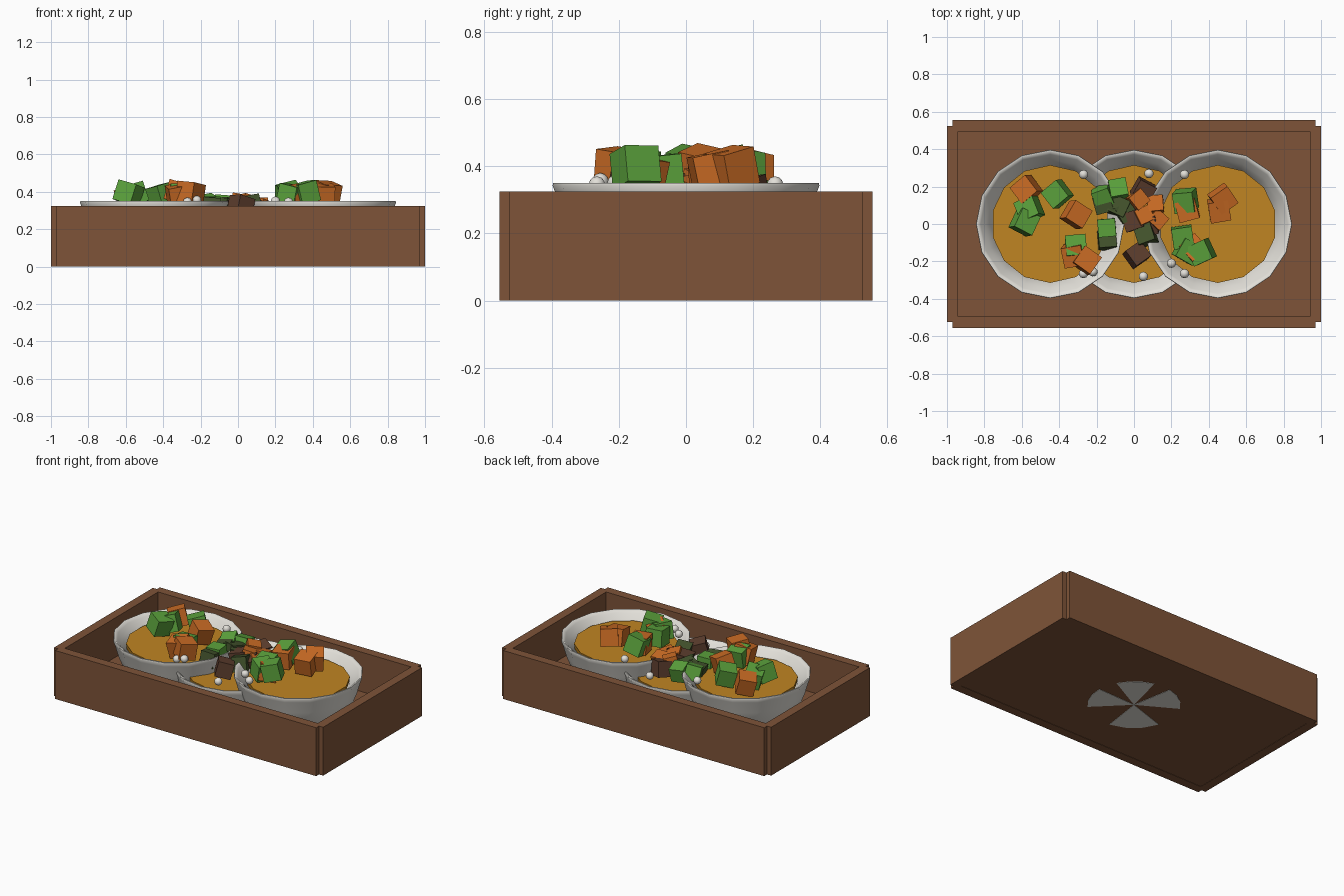
import bpy, bmesh, math, random
from mathutils import Matrix, Euler

if "Cube" in bpy.data.objects:
    bpy.data.objects.remove(bpy.data.objects["Cube"])

random.seed(4)


def material(name, rgb):
    m = bpy.data.materials.new(name)
    m.diffuse_color = (*rgb, 1)
    m.use_nodes = True
    m.node_tree.nodes["Principled BSDF"].inputs["Base Color"].default_value = m.diffuse_color
    return m


WOOD = material("wood", (0.21, 0.088, 0.04))
CERAMIC = material("white ceramic", (0.76, 0.74, 0.69))
BROTH = material("golden broth", (0.53, 0.235, 0.016))
GREEN = material("green", (0.105, 0.36, 0.045))
ORANGE = material("orange", (0.60, 0.15, 0.018))
DARK = material("dark green", (0.055, 0.085, 0.025))
BROWN = material("dark brown", (0.11, 0.048, 0.027))


def finish(bm, name, mat, smooth=False):
    bmesh.ops.recalc_face_normals(bm, faces=bm.faces)
    me = bpy.data.meshes.new(name)
    bm.to_mesh(me)
    bm.free()
    me.materials.append(mat)
    for p in me.polygons:
        p.use_smooth = smooth
    ob = bpy.data.objects.new(name, me)
    bpy.context.collection.objects.link(ob)
    if smooth:
        bpy.ops.object.select_all(action='DESELECT')
        ob.select_set(True)
        bpy.context.view_layer.objects.active = ob
        bpy.ops.object.shade_smooth_by_angle(angle=math.radians(50))
    return ob


def block(name, mat, x0, x1, y0, y1, z0, z1):
    bm = bmesh.new()
    m = Matrix.Translation(((x0 + x1) / 2, (y0 + y1) / 2, (z0 + z1) / 2)) \
        @ Matrix.Diagonal((x1 - x0, y1 - y0, z1 - z0, 1))
    bmesh.ops.create_cube(bm, size=1, matrix=m)
    return finish(bm, name, mat)


def lathe(name, mat, profile, sides, loc, phase=0.0, smooth=False):
    """Revolve (radius, height) points; both ends are closed."""
    bm = bmesh.new()
    rings = []
    for r, z in profile:
        rings.append([bm.verts.new((loc[0] + r * math.cos(phase + 2 * math.pi * i / sides),
                                    loc[1] + r * math.sin(phase + 2 * math.pi * i / sides),
                                    loc[2] + z)) for i in range(sides)])
    for a, b in zip(rings, rings[1:]):
        for i in range(sides):
            j = (i + 1) % sides
            bm.faces.new((a[i], a[j], b[j], b[i]))
    bm.faces.new(rings[0])
    bm.faces.new(rings[-1])
    return finish(bm, name, mat, smooth)


# Tray: floor and four walls, with notched corners
H = 0.325
block("tray_floor", WOOD, -0.95, 0.95, -0.505, 0.505, 0.002, 0.06)
for s, side in ((-1, "front"), (1, "back")):
    y0, y1 = sorted((s * 0.495, s * 0.555))
    block(side + "_wall", WOOD, -0.97, 0.97, y0, y1, 0, H)
for s, side in ((-1, "left"), (1, "right")):
    x0, x1 = sorted((s * 0.94, s * 1.0))
    block(side + "_wall", WOOD, x0, x1, -0.525, 0.525, 0, H)

# Bowls, with broth inside; the middle one sits lower
BOWL = [(0.275, 0.01), (0.33, 0.08), (0.365, 0.17), (0.388, 0.25), (0.397, 0.272),
        (0.395, 0.28), (0.386, 0.28), (0.372, 0.265), (0.345, 0.235), (0.315, 0.19),
        (0.27, 0.06)]
BOWLS = {"left": (-0.448, 0.07), "middle": (0, 0), "right": (0.448, 0.07)}
for side, (x, z) in BOWLS.items():
    lathe(side + "_bowl", CERAMIC, BOWL, 16, (x, 0, z), smooth=True)
    lathe(side + "_broth", BROTH, [(0.31, 0.2), (0.315, 0.238)], 14,
          (x, 0, z), phase=math.pi / 14)

# Bowl foot showing through the tray bottom in four wedges
bm = bmesh.new()
for a0, a1 in ((-45, 2), (28, 76), (100, 150), (198, 262)):
    arc = [math.radians(a0 + (a1 - a0) * k / 3) for k in range(4)]
    pts = [(0, 0)] + [(0.28 * math.cos(a), 0.28 * math.sin(a)) for a in arc]
    low = bm.faces.new([bm.verts.new((px, py, 0)) for px, py in pts])
    ext = bmesh.ops.extrude_face_region(bm, geom=[low], use_keep_orig=True)
    for v in ext["geom"]:
        if isinstance(v, bmesh.types.BMVert):
            v.co.z = 0.004
finish(bm, "bowl_foot", CERAMIC)


# Diced vegetables: (x, y, turn in degrees)
def dice(name, mat, z, size, spots):
    bm = bmesh.new()
    for x, y, turn in spots:
        tilt = Euler((random.uniform(-0.3, 0.3), random.uniform(-0.3, 0.3),
                      math.radians(turn)))
        m = Matrix.Translation((x, y, z + random.uniform(-0.012, 0.012))) \
            @ tilt.to_matrix().to_4x4()
        bmesh.ops.create_cube(bm, size=size, matrix=m)
    finish(bm, name, mat)


dice("left_green_dice", GREEN, 0.385, 0.11,
     [(-0.41, 0.16, 40), (-0.56, 0.08, 25), (-0.585, 0.01, 65), (-0.31, -0.12, 5)])
dice("left_orange_dice", ORANGE, 0.385, 0.11,
     [(-0.575, 0.185, 40), (-0.31, 0.05, 60), (-0.32, -0.165, 10), (-0.255, -0.195, 55)])
dice("right_green_dice", GREEN, 0.385, 0.11,
     [(0.275, 0.125, 5), (0.26, -0.07, 8), (0.36, -0.15, 25), (0.285, -0.145, 60)])
dice("right_orange_dice", ORANGE, 0.385, 0.11,
     [(0.475, 0.135, 35), (0.455, 0.075, 10), (0.285, 0.075, 15), (0.315, -0.135, 40)])
dice("middle_green_dice", GREEN, 0.33, 0.095,
     [(-0.085, 0.185, 10), (-0.145, -0.02, 5), (-0.165, 0.15, 20)])
dice("middle_dark_green_dice", DARK, 0.32, 0.095,
     [(-0.145, -0.085, 5), (-0.08, 0.09, 65), (-0.05, 0.06, 30), (0.065, -0.06, 20),
      (-0.16, 0.11, 15)])
dice("middle_orange_dice", ORANGE, 0.33, 0.085,
     [(0.115, 0.105, 5), (0.02, 0.13, 40), (0.12, 0.02, 50), (0.05, 0.04, 25)])
dice("middle_brown_dice", BROWN, 0.32, 0.1,
     [(0.015, -0.165, 35), (0.05, 0.18, 60), (0.0, 0.02, 20), (0.075, 0.0, 10)])

# Small white dumplings
bm = bmesh.new()
for x, y, z in ((-0.27, 0.265, 0.345), (-0.27, -0.265, 0.345), (-0.22, -0.255, 0.355),
                (0.27, 0.265, 0.345), (0.27, -0.265, 0.345), (0.2, -0.21, 0.35),
                (0.08, 0.27, 0.285), (0.05, -0.28, 0.285)):
    bmesh.ops.create_icosphere(bm, subdivisions=2, radius=0.025,
                               matrix=Matrix.Translation((x, y, z)))
finish(bm, "dumplings", CERAMIC, smooth=True)
